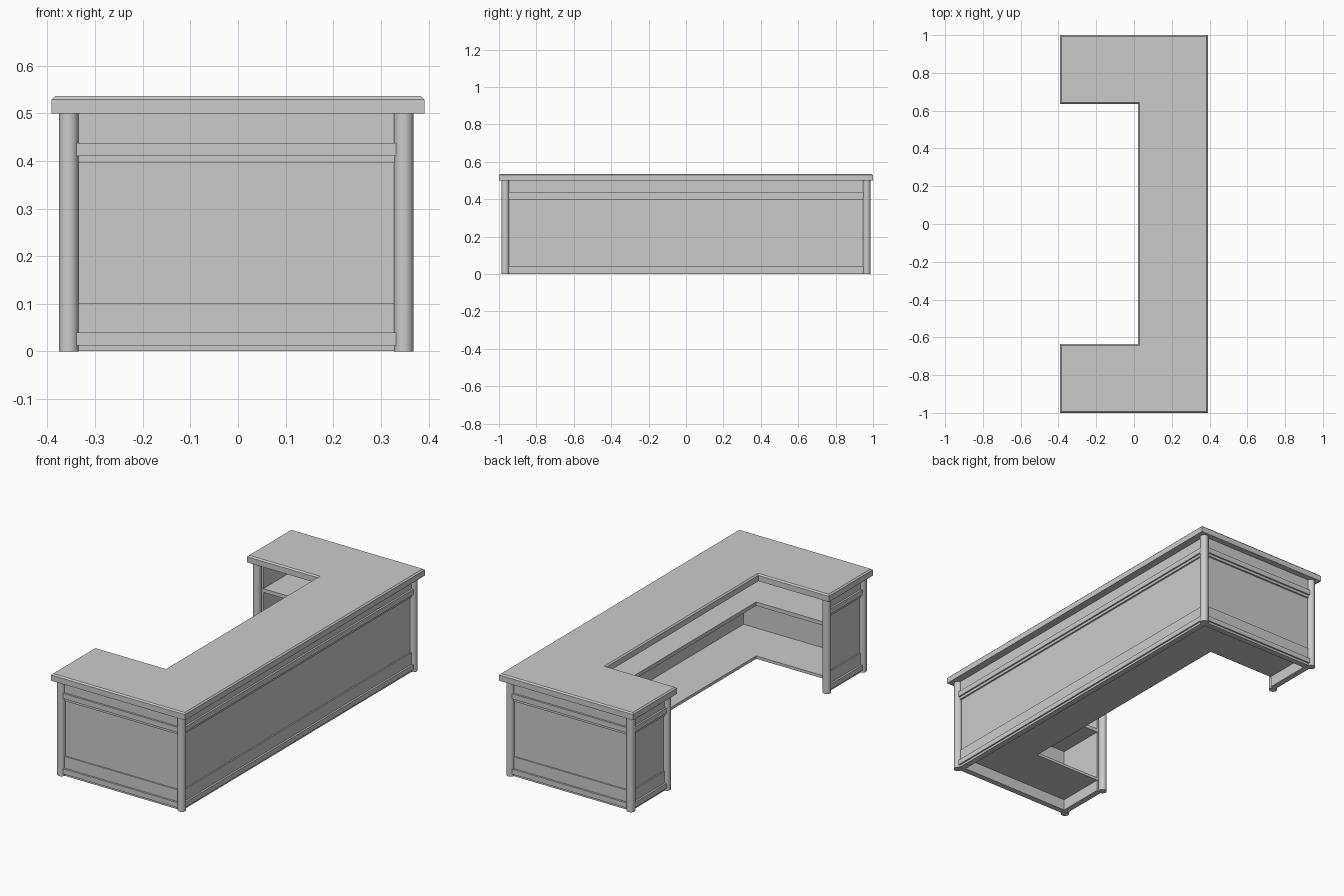
import bpy, bmesh
from mathutils import Vector

cube = bpy.data.objects.get("Cube")
if cube:
    bpy.data.objects.remove(cube, do_unlink=True)

grey = bpy.data.materials.new("plain grey")
grey.use_nodes = True
grey.diffuse_color = (0.6, 0.6, 0.6, 1)
grey.node_tree.nodes["Principled BSDF"].inputs["Base Color"].default_value = (0.6, 0.6, 0.6, 1)


def extrude(name, points, direction, chamfer=0.0):
    """Solid prism from a closed polygon of 3D points and a direction vector."""
    bm = bmesh.new()
    start = [bm.verts.new(p) for p in points]
    end = [bm.verts.new(Vector(p) + direction) for p in points]
    bm.faces.new(start)
    bm.faces.new(end)
    for i in range(len(start)):
        bm.faces.new((start[i - 1], start[i], end[i], end[i - 1]))
    bmesh.ops.recalc_face_normals(bm, faces=bm.faces[:])
    if chamfer:
        rim = [e for e in bm.edges if all(v in end for v in e.verts)]
        bmesh.ops.bevel(bm, geom=rim, offset=chamfer, segments=1, affect='EDGES')
    mesh = bpy.data.meshes.new(name)
    bm.to_mesh(mesh)
    bm.free()
    mesh.materials.append(grey)
    bpy.context.collection.objects.link(bpy.data.objects.new(name, mesh))


def u_slab(name, back, end, side, inner_x, inner_y, z0, z1, chamfer=0.0):
    """U-shaped board opening towards -x."""
    half = [(-end, inner_y), (-end, side), (back, side)]
    outline = half + [(x, -y) for x, y in reversed(half)]
    outline += [(inner_x, -inner_y), (inner_x, inner_y)]
    extrude(name, [(x, y, z0) for x, y in outline], Vector((0, 0, z1 - z0)), chamfer)


# Counter top and the two boards inside
u_slab("counter_top", 0.391, 0.391, 1.0, 0.022, 0.635, 0.499, 0.536, 0.007)
u_slab("middle_shelf", 0.33, 0.345, 0.945, 0.066, 0.68, 0.34, 0.36)
u_slab("bottom_shelf", 0.33, 0.345, 0.945, 0.066, 0.68, 0.06, 0.075)

# Panelled wall section: outward offset and height, from the base up
LEFT, RIGHT, SIDE, INNER, RAD = -0.355, 0.348, 0.966, 0.669, 0.0205
steps = [(0.004, 0.001, 0.013), (0.012, 0.013, 0.04), (0.002, 0.04, 0.102),
         (-0.005, 0.102, 0.396), (0.004, 0.396, 0.41), (0.012, 0.41, 0.438),
         (0.002, 0.438, 0.502)]
section = [(-0.027, steps[0][1])]
for depth, low, high in steps:
    section += [(depth, low), (depth, high)]
section.append((-0.027, steps[-1][2]))


def wall(name, start, end, normal):
    s, n = Vector((*start, 0)), Vector((*normal, 0))
    run = Vector((*end, 0)) - s
    extrude(name, [s + n * d + Vector((0, 0, z)) for d, z in section], run)


gap = 0.014
wall("long_wall", (RIGHT, gap - SIDE), (RIGHT, SIDE - gap), (1, 0))
for side, label in ((-1, "front"), (1, "back")):
    wall(label + "_wall", (LEFT + gap, side * SIDE), (RIGHT - gap, side * SIDE), (0, side))
    wall(label + "_end_panel", (LEFT, side * (INNER + gap)),
         (LEFT, side * (SIDE - gap)), (-1, 0))

# Round posts at the corners and at the open ends
for side, label in ((-1, "front"), (1, "back")):
    for x, y, place in ((LEFT, SIDE, "end"), (RIGHT, SIDE, "corner"), (LEFT, INNER, "inner")):
        bpy.ops.mesh.primitive_cylinder_add(vertices=24, radius=RAD, depth=0.502,
                                            location=(x, side * y, 0.251))
        post = bpy.context.object
        post.name = f"{label}_{place}_post"
        post.data.materials.append(grey)
        bpy.ops.object.shade_smooth_by_angle()
